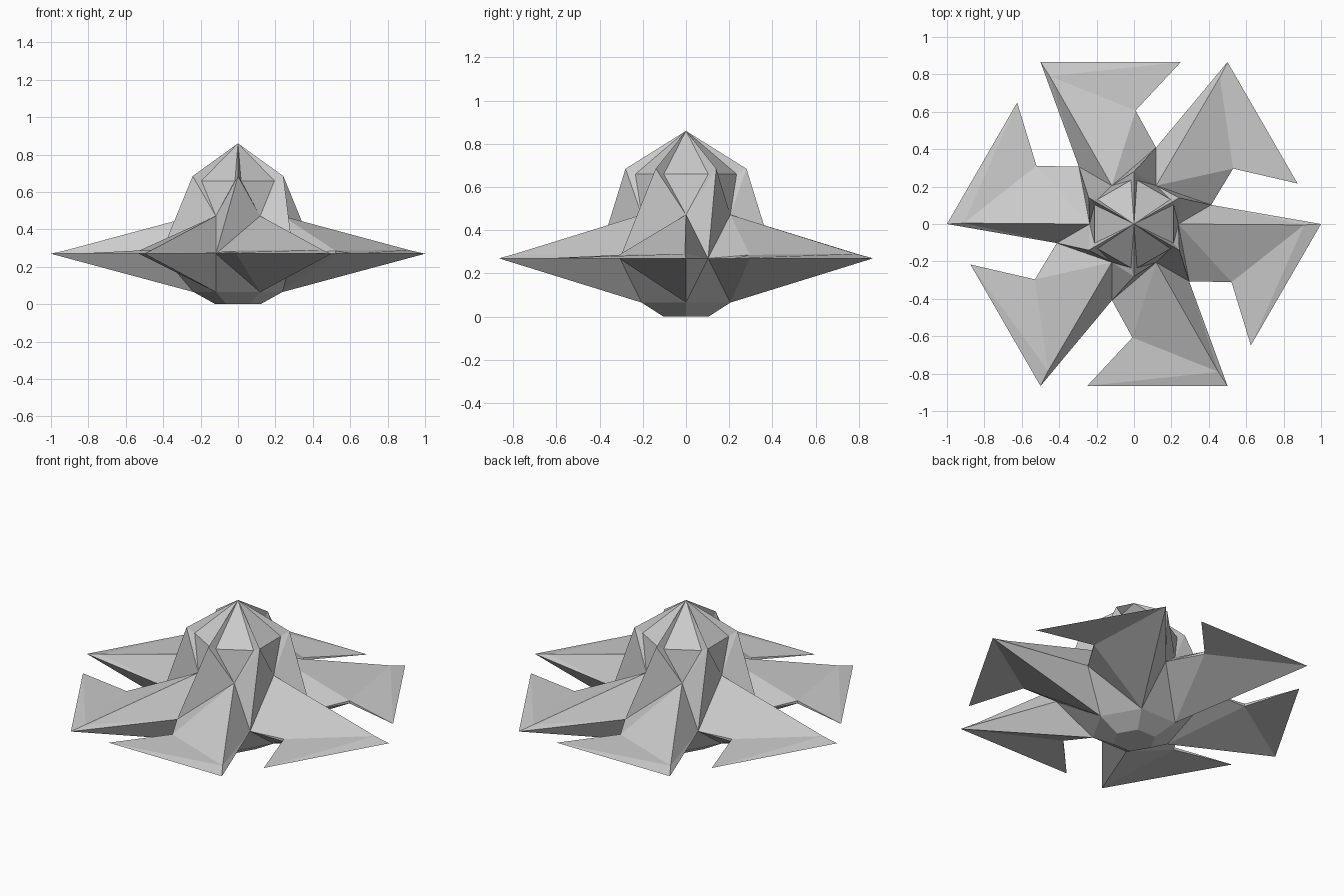
import bpy, bmesh
from math import cos, sin, radians
from mathutils import Vector

if "Cube" in bpy.data.objects:
    bpy.data.objects.remove(bpy.data.objects["Cube"])


def pt(r, deg, z):
    """Polar point."""
    return Vector((r * cos(radians(deg)), r * sin(radians(deg)), z))


def sector(k):
    """Named corner points of one of the six repeating sectors."""
    a = 60 * k
    p = dict(
        apex=Vector((0, 0, 0.86)),
        shoulder=pt(0.237, a, 0.472), low=pt(0.237, a, 0.065),
        low2=pt(0.237, a + 60, 0.065),
        foot=pt(0.12, a, 0), foot2=pt(0.12, a + 60, 0),
        tip=pt(1, a, 0.27), ridge=pt(0.91, a - 0.3, 0.291),
        barb=pt(0.901, a - 46.1, 0.27),
        notch=pt(0.607, a - 30.8, 0.286), notch_low=pt(0.607, a - 30.8, 0.27),
        root0=pt(0.425, a - 46.1, 0.27), root1=pt(0.425, a + 13.9, 0.27),
        pane0=pt(0.235, a - 26, 0.66), pane1=pt(0.235, a + 26, 0.66),
        fin0=pt(0.28, a - 30, 0.685), fin1=pt(0.28, a + 30, 0.685))
    return p


def build(name, faces, cap=None):
    """Repeat the named faces around the axis and weld them."""
    bm = bmesh.new()
    for k in range(6):
        p = sector(k)
        for f in faces:
            bm.faces.new([bm.verts.new(p[n]) for n in f.split()])
    if cap:
        bm.faces.new([bm.verts.new(sector(k)[cap]) for k in reversed(range(6))])
    bmesh.ops.remove_doubles(bm, verts=bm.verts, dist=1e-4)
    me = bpy.data.meshes.new(name)
    bm.to_mesh(me)
    bm.free()
    ob = bpy.data.objects.new(name, me)
    bpy.context.collection.objects.link(ob)
    return ob


# Faceted dome: six pointed panes
build("dome_panes", ["pane0 pane1 apex", "shoulder pane1 pane0"])

# Fins between the panes, running down to the blade roots
build("dome_fins", [
    "pane1 fin1 apex", "fin0 pane0 apex",
    "shoulder fin1 pane1", "shoulder root1 fin1",
    "root0 shoulder fin0", "shoulder pane0 fin0"])

# Six hooked blades
build("hooked_blades", [
    "tip root1 ridge", "root1 shoulder ridge", "tip low root1",
    "shoulder notch ridge", "notch barb ridge", "barb tip ridge",
    "root0 notch shoulder",
    "low tip notch_low", "notch_low tip barb", "root0 low notch_low",
    "root0 notch_low notch", "notch_low barb notch"])

# Hexagonal base with gussets up to the blade roots
build("hex_base", ["low low2 root1", "foot foot2 low2 low"], cap="foot")
